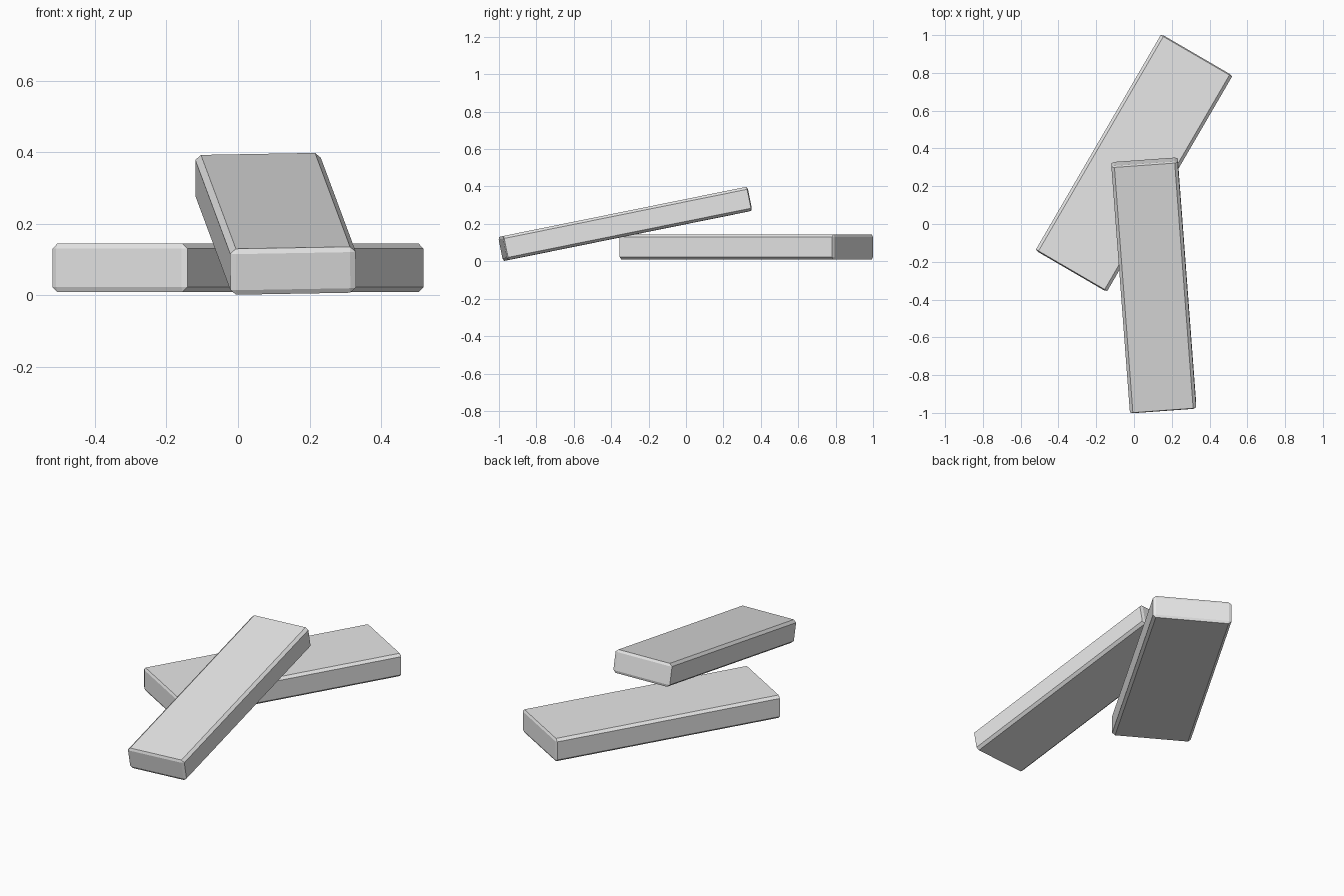
import bpy
import bmesh
from math import radians
from mathutils import Vector

default = bpy.data.objects.get("Cube")
if default:
    bpy.data.objects.remove(default, do_unlink=True)

# Plain grey shared by both planks
grey = bpy.data.materials.new("plain_grey")
grey.use_nodes = True
colour = (0.8, 0.8, 0.8, 1)
grey.diffuse_color = colour
grey.node_tree.nodes["Principled BSDF"].inputs["Base Color"].default_value = colour

# Chamfer inset across the width, length and thickness
INSET = Vector((0.016, 0.006, 0.014))


def plank(name, size, location, angles):
    """Box with one-step chamfers, cut before the final stretch."""
    bm = bmesh.new()
    bmesh.ops.create_cube(bm, size=1)
    bmesh.ops.scale(bm, vec=[s / i for s, i in zip(size, INSET)], verts=bm.verts)
    bmesh.ops.bevel(bm, geom=bm.edges[:], offset=1, offset_type='OFFSET',
                    segments=1, profile=0.5, affect='EDGES')
    bmesh.ops.scale(bm, vec=INSET, verts=bm.verts)
    bmesh.ops.recalc_face_normals(bm, faces=bm.faces)
    mesh = bpy.data.meshes.new(name)
    bm.to_mesh(mesh)
    bm.free()
    mesh.materials.append(grey)
    obj = bpy.data.objects.new(name, mesh)
    obj.location = location
    obj.rotation_euler = [radians(a) for a in angles]
    bpy.context.collection.objects.link(obj)
    return obj


# Wide plank lying flat, and a narrower one leaning across it
plank("flat_plank", (0.437, 1.325, 0.135), (0, 0.323, 0.077), (0, 0, -30.2))
plank("leaning_plank", (0.352, 1.34, 0.131), (0.105, -0.325, 0.2), (11.4, -1, 4.1))
